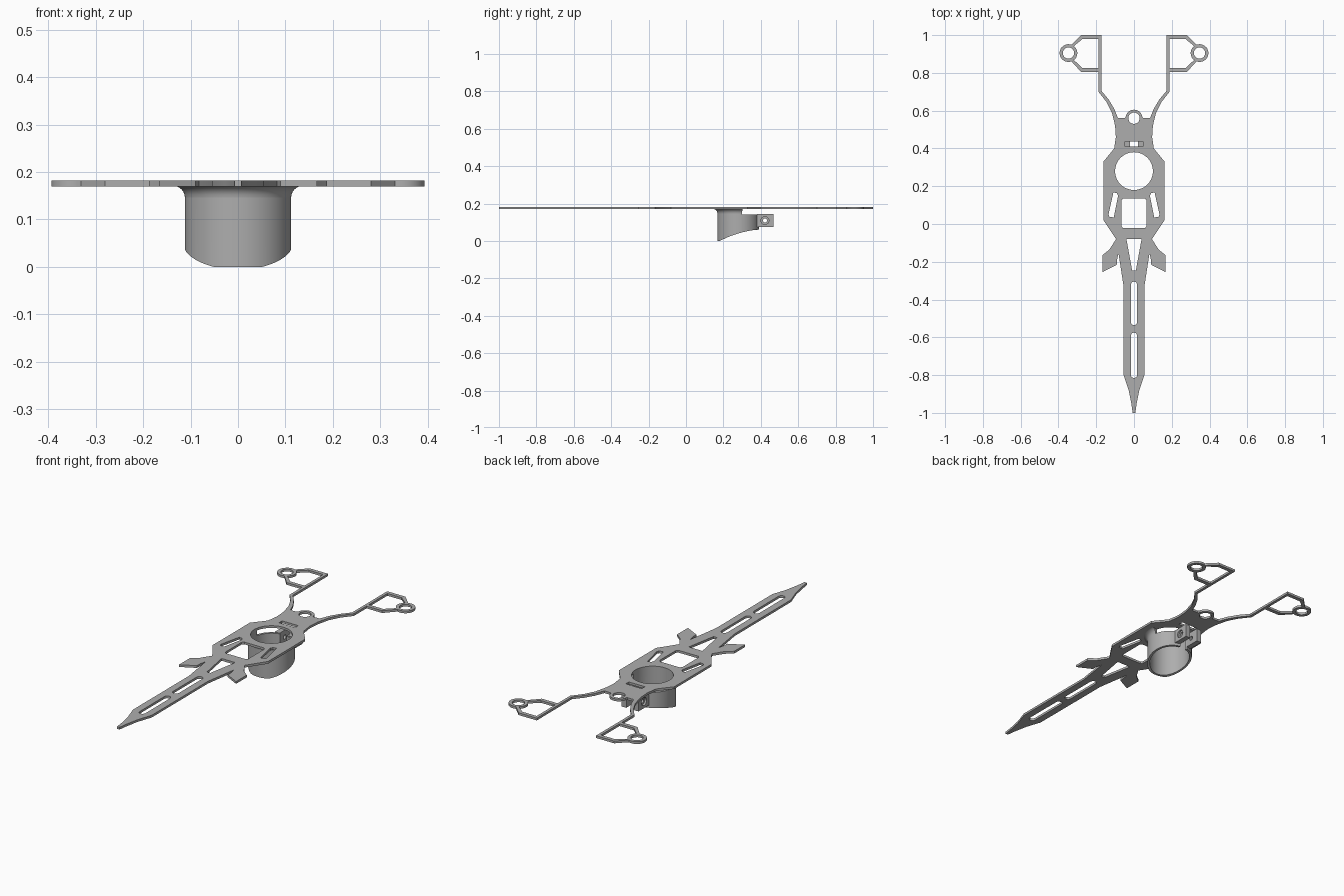
import bpy, bmesh
from math import sin, cos, radians, degrees, asin, acos
from mathutils import Matrix

if "Cube" in bpy.data.objects:
    bpy.data.objects.remove(bpy.data.objects["Cube"], do_unlink=True)

grey = bpy.data.materials.new("plain grey")
grey.use_nodes = True
grey.diffuse_color = (0.42, 0.42, 0.42, 1)
grey.node_tree.nodes["Principled BSDF"].inputs["Base Color"].default_value = grey.diffuse_color


def arc(cx, cy, r, a0=0, a1=345, n=24):
    angles = [radians(a0 + (a1 - a0) * i / (n - 1)) for i in range(n)]
    return [(cx + r * cos(a), cy + r * sin(a)) for a in angles]


def rect(x0, x1, y0, y1):
    return [(x0, y0), (x1, y0), (x1, y1), (x0, y1)]


def mirror(points):
    return [(-x, y) for x, y in reversed(points)]


def finish(name, bm):
    bmesh.ops.remove_doubles(bm, verts=bm.verts, dist=0.00001)
    bmesh.ops.recalc_face_normals(bm, faces=bm.faces)
    mesh = bpy.data.meshes.new(name)
    bm.to_mesh(mesh)
    bm.free()
    mesh.materials.append(grey)
    obj = bpy.data.objects.new(name, mesh)
    bpy.context.collection.objects.link(obj)
    bpy.ops.object.select_all(action='DESELECT')
    obj.select_set(True)
    bpy.context.view_layer.objects.active = obj
    bpy.ops.object.shade_smooth_by_angle(angle=radians(25))
    return obj


def extrude_shape(name, loops, low, high, matrix=Matrix()):
    """Fill an outline with holes and extrude it between two levels."""
    curve = bpy.data.curves.new(name + " outline", 'CURVE')
    curve.dimensions = '2D'
    curve.fill_mode = 'BOTH'
    curve.extrude = (high - low) / 2
    for loop in loops:
        spline = curve.splines.new('POLY')
        spline.points.add(len(loop) - 1)
        for point, (x, y) in zip(spline.points, loop):
            point.co = (x, y, 0, 1)
        spline.use_cyclic_u = True
    temp = bpy.data.objects.new(name + " outline", curve)
    bpy.context.collection.objects.link(temp)
    bpy.context.view_layer.update()
    filled = bpy.data.meshes.new_from_object(
        temp.evaluated_get(bpy.context.evaluated_depsgraph_get()))
    bm = bmesh.new()
    bm.from_mesh(filled)
    bpy.data.objects.remove(temp, do_unlink=True)
    bpy.data.meshes.remove(filled)
    bm.transform(matrix @ Matrix.Translation((0, 0, (low + high) / 2)))
    return finish(name, bm)


# Frame plate: half outline from the pointed tip, round one arm, to the rear lug
half = [(0.007, -1), (0.014, -0.95), (0.028, -0.88), (0.055, -0.8), (0.055, -0.33),
        (0.082, -0.155), (0.09, -0.19), (0.09, -0.215), (0.167, -0.255), (0.167, -0.165),
        (0.13, -0.135), (0.095, -0.08), (0.162, 0.02), (0.162, 0.33), (0.105, 0.4),
        (0.096, 0.46), (0.1, 0.52), (0.117, 0.59), (0.145, 0.645), (0.188, 0.7),
        (0.188, 0.805), (0.28, 0.805)]
half += arc(0.347, 0.905, 0.047, -110, 110, 20)
half += [(0.28, 1), (0.173, 1), (0.173, 0.706), (0.135, 0.66), (0.105, 0.61),
         (0.085, 0.56), (0.05, 0.56)]
half += arc(0, 0.56, 0.045, 5, 90, 9)
outline = half + mirror(half)[1:]

# Openings that come in pairs
arm_window = [(0.188, 0.825), (0.272, 0.825)] + arc(0.347, 0.905, 0.047, 232, 128, 10) \
    + [(0.272, 0.98), (0.188, 0.98)]
side_slot = [(0.084, 0.15), (0.09, 0.163), (0.109, 0.167), (0.135, 0.05),
             (0.13, 0.038), (0.107, 0.035)]
pairs = [arm_window, side_slot, arc(0.347, 0.905, 0.03)]

# Openings on the centre line
window = [(-0.06, -0.02), (0.06, -0.02), (0.067, -0.01), (0.067, 0.125),
          (0.057, 0.135), (-0.057, 0.135), (-0.067, 0.125), (-0.067, -0.01)]
wedge = [(-0.04, -0.08), (-0.01, -0.245), (0.01, -0.245), (0.04, -0.08)]


def long_slot(y0, y1, r=0.017):
    return arc(0, y0 + r, r, 180, 360, 9) + arc(0, y1 - r, r, 0, 180, 9)


holes = [arc(0, 0.56, 0.03), arc(0, 0.28, 0.1, 0, 354, 60), rect(-0.047, 0.047, 0.41, 0.436),
         window, wedge, long_slot(-0.535, -0.305), long_slot(-0.815, -0.575)]
extrude_shape("frame_plate", [outline] + holes + pairs + [mirror(p) for p in pairs], 0.17, 0.182)

# Round holder under the plate, with a lower edge that rises to the back
CENTRE, INNER, OUTER = 0.28, 0.1, 0.112


def lower_edge(y):
    t = min(max((y - 0.18) / 0.2, 0), 1)
    return 0.1 * t - 0.04 * t * t


def holder_wall(name, a0, a1, top, fillet, steps):
    bm = bmesh.new()
    rings = []
    for i in range(steps + 1):
        a = radians(a0 + (a1 - a0) * i / steps)
        profile = [(INNER, None), (INNER, top)]
        if fillet:
            profile += [(OUTER + fillet * (1 - cos(radians(b))),
                         top - fillet * (1 - sin(radians(b)))) for b in range(90, -1, -15)]
        else:
            profile.append((OUTER, top))
        profile.append((OUTER, None))
        ring = []
        for r, z in profile:
            y = CENTRE + r * sin(a)
            ring.append(bm.verts.new((r * cos(a), y, lower_edge(y) if z is None else z)))
        rings.append(ring)
    for p, q in zip(rings, rings[1:]):
        for j in range(len(p)):
            k = (j + 1) % len(p)
            bm.faces.new((p[j], p[k], q[k], q[j]))
    bm.faces.new(rings[0])
    bm.faces.new(list(reversed(rings[-1])))
    return finish(name, bm)


# The fillet is a flare: its outer radius grows toward the plate
def flare(name, a0, a1, size, steps):
    bm = bmesh.new()
    rings = []
    for i in range(steps + 1):
        a = radians(a0 + (a1 - a0) * i / steps)
        profile = [(OUTER - 0.002, 0.171), (OUTER - 0.002, 0.171 - size)]
        profile += [(OUTER + size * (1 - cos(radians(b))), 0.171 - size + size * sin(radians(b)))
                    for b in range(0, 91, 15)]
        rings.append([bm.verts.new((r * cos(a), CENTRE + r * sin(a), z)) for r, z in profile])
    for p, q in zip(rings, rings[1:]):
        for j in range(len(p)):
            k = (j + 1) % len(p)
            bm.faces.new((p[j], p[k], q[k], q[j]))
    bm.faces.new(rings[0])
    bm.faces.new(list(reversed(rings[-1])))
    return finish(name, bm)


split = degrees(asin(0.02 / OUTER))
gap = degrees(acos(0.022 / OUTER))
holder_wall("holder_front", 180 - split, 360 + split, 0.171, 0, 60)
flare("holder_fillet", 180 - split, 360 + split, 0.025, 60)
holder_wall("clamp_left", split, gap, 0.142, 0, 20)
holder_wall("clamp_right", 180 - gap, 180 - split, 0.142, 0, 20)

# Clamp ears with a bolt hole and a shallow counterbore on the outside
to_side = Matrix(((0, 0, 1, 0), (1, 0, 0, 0), (0, 1, 0, 0), (0, 0, 0, 1)))
ear = rect(0.379, 0.468, 0.074, 0.145)
for side, sign in (("left", 1), ("right", -1)):
    for part, radius, x0, x1 in (("ear", 0.011, 0.022, 0.04), ("ear_recess", 0.021, 0.04, 0.05)):
        low, high = sorted((sign * x0, sign * x1))
        extrude_shape(f"clamp_{part}_{side}", [ear, arc(0.422, 0.109, radius)], low, high, to_side)
